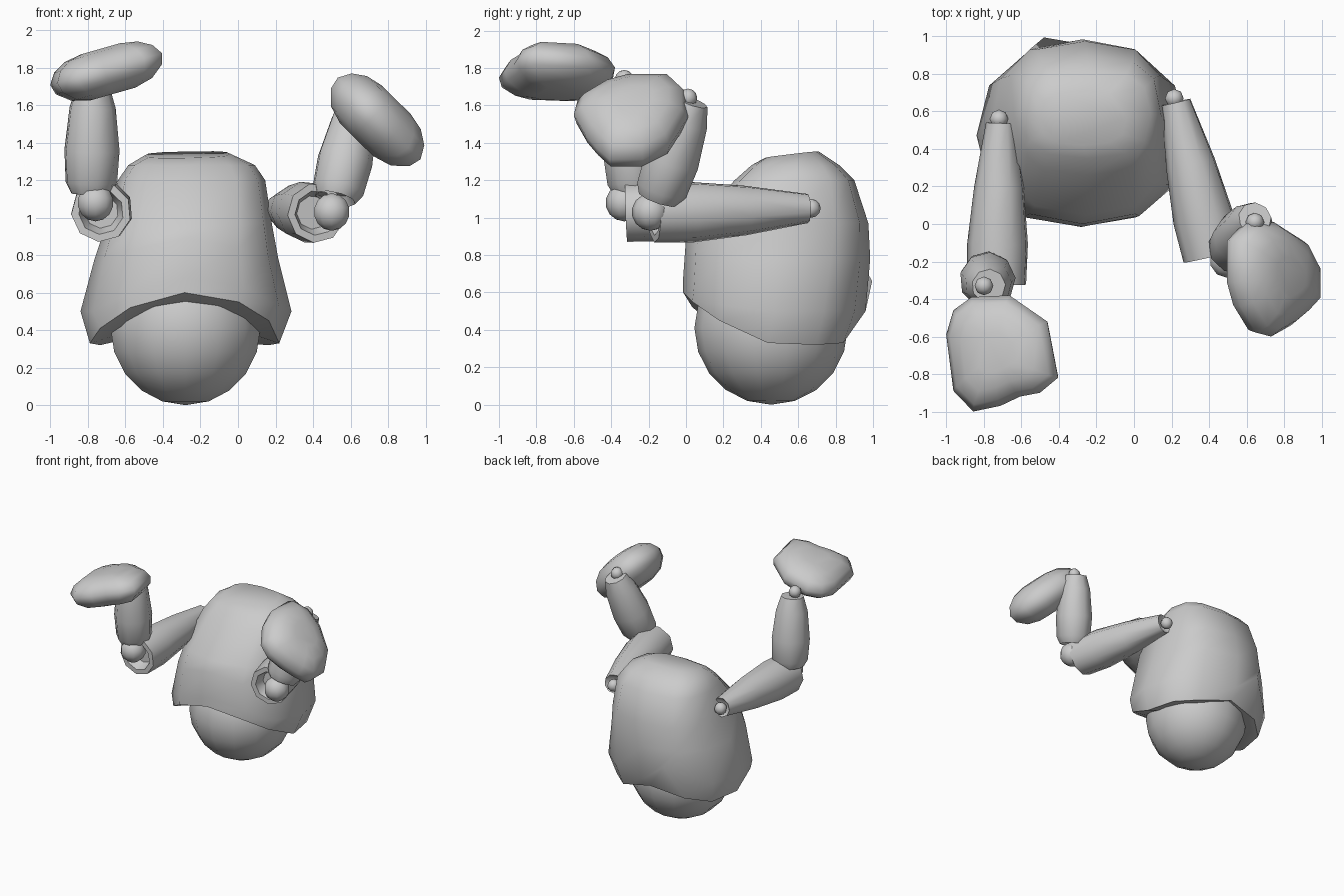
import bpy, bmesh, math
from mathutils import Vector

if "Cube" in bpy.data.objects:
    bpy.data.objects.remove(bpy.data.objects["Cube"])

grey = bpy.data.materials.new("plain grey")
grey.diffuse_color = (0.6, 0.6, 0.6, 1)
grey.use_nodes = True
grey.node_tree.nodes["Principled BSDF"].inputs["Base Color"].default_value = grey.diffuse_color


def finish(obj, angle=50):
    obj.data.materials.append(grey)
    bpy.ops.object.select_all(action='DESELECT')
    obj.select_set(True)
    bpy.context.view_layer.objects.active = obj
    bpy.ops.object.shade_smooth_by_angle(angle=math.radians(angle))


def loft(name, rings, angle=50):
    """Skin a stack of closed rings and cap both ends."""
    bm = bmesh.new()
    rows = [[bm.verts.new(p) for p in ring] for ring in rings]
    n = len(rows[0])
    for a, b in zip(rows, rows[1:]):
        for i in range(n):
            j = (i + 1) % n
            bm.faces.new((a[i], a[j], b[j], b[i]))
    bm.faces.new(rows[0])
    bm.faces.new(rows[-1])
    bmesh.ops.recalc_face_normals(bm, faces=bm.faces)
    mesh = bpy.data.meshes.new(name)
    bm.to_mesh(mesh)
    bm.free()
    obj = bpy.data.objects.new(name, mesh)
    bpy.context.collection.objects.link(obj)
    finish(obj, angle)


def ball(name, centre, radius, segments=10, rings=7):
    bpy.ops.mesh.primitive_uv_sphere_add(segments=segments, ring_count=rings,
                                         radius=radius, location=centre)
    bpy.context.object.name = name
    finish(bpy.context.object)


def sleeve(name, start, end, profile, sides=9):
    """Tapered tube; profile is (fraction along, radius)."""
    a, b = Vector(start), Vector(end)
    axis = (b - a).normalized()
    side = axis.orthogonal().normalized()
    up = axis.cross(side)
    rings = []
    for t, r in profile:
        c = a.lerp(b, t)
        rings.append([c + r * (math.cos(k) * side + math.sin(k) * up)
                      for k in (2 * math.pi * i / sides for i in range(sides))])
    loft(name, rings)


def mitten(name, centre, u, outline, thick):
    """Rounded flat hand from an outline in the (u, y) plane."""
    c, u, v = Vector(centre), Vector(u).normalized(), Vector((0, 1, 0))
    w = u.cross(v)
    layers = [(-1, .4), (-.8, .72), (-.35, .95), (.1, 1), (.55, .88), (.87, .65), (1, .35)]
    loft(name, [[c + u * p * s + v * q * s + w * thick * h for p, q in outline]
                for h, s in layers], 60)


# Hood body: bounds per ring, a wavy rim and a lip turned in to the head
SIDES = 12
lip_z = [.55, .52, .44, .37, .36, .36, .43, .38, .36, .37, .42, .51]
rim_z = [.60, .55, .45, .33, .32, .33, .41, .36, .32, .33, .41, .52]
crease_z = [.89, .84, .79, .78, .78, .78, .78, .78, .78, .78, .79, .83]


def body_ring(x0, x1, y0, y1, heights, power=.8):
    pts = []
    for i in range(SIDES):
        k = 2 * math.pi * i / SIDES
        s, c = math.sin(k), -math.cos(k)
        x = math.copysign(abs(s) ** power, s)
        y = math.copysign(abs(c) ** power, c)
        pts.append(((x0 + x1) / 2 + x * (x1 - x0) / 2,
                    (y0 + y1) / 2 + y * (y1 - y0) / 2, heights[i]))
    return pts


body = [body_ring(-.66, .10, .08, .82, lip_z, .95),
        body_ring(-.79, .22, -.015, .89, rim_z),
        body_ring(-.84, .285, -.015, .96, [max(.5, z + .08) for z in rim_z], .88),
        body_ring(-.765, .215, .0, .985, crease_z)]
body[2][7] = (-.48, .995, .66)      # fold at the back
for z, x0, x1, y0, y1 in [(.97, -.70, .18, .05, .975), (1.20, -.64, .145, .26, .90),
                          (1.28, -.585, .09, .35, .82)]:
    body.append(body_ring(x0, x1, y0, y1, [z] * SIDES, .72))
# Crown tilts up to the back and to one side
crown = body_ring(-.50, -.04, .42, .71, [0] * SIDES, .72)
body.append([(x, y, 1.335 + .03 * (y - .56) / .15 * .6 + .02 * (x + .27)) for x, y, z in crown])
loft("hood_body", body, 45)

# Round head below the hood
ball("head", (-.28, .455, .41), .41, 14, 10)

# Arms: hollow cuffs at the elbows, small balls at the joints
upper = [(.04, .04), (0, .08), (.4, .135), (.75, .165), (1, .16), (1, .12), (.9, .09)]
fore = [(.08, .07), (0, .11), (.1, .14), (.4, .15), (.8, .125), (1, .09), (1, .05)]
arms = {
    "right": ((.225, .65, 1.05), (.42, -.17, 1.025), (.50, -.19, 1.03),
              (.52, -.15, 1.10), (.645, .03, 1.62), (.645, .01, 1.64)),
    "left": ((-.71, .54, 1.06), (-.73, -.32, 1.03), (-.76, -.33, 1.08),
             (-.785, -.28, 1.13), (-.775, -.33, 1.70), (-.80, -.33, 1.74)),
}
for side, (shoulder, cuff, elbow, low, high, wrist) in arms.items():
    ball(side + "_shoulder_joint", Vector(shoulder) + Vector((-.01, .02, 0)), .05, 8, 6)
    sleeve(side + "_upper_arm", shoulder, cuff, upper)
    ball(side + "_elbow_joint", elbow, .10)
    sleeve(side + "_forearm", low, high, fore)
    ball(side + "_wrist_joint", wrist, .05, 8, 6)

# Hands
mitten("right_hand", (.735, -.28, 1.525), (.70, 0, -.69),
       [(-.30, -.03), (-.30, .2), (-.18, .29), (0, .29), (.22, .19), (.32, .05),
        (.32, -.13), (.23, -.2), (.13, -.26), (-.02, -.32), (-.13, -.3), (-.25, -.16)], .15)
mitten("left_hand", (-.70, -.69, 1.78), (.95, 0, .27),
       [(-.31, .1), (-.27, .23), (-.17, .3), (.04, .31), (.25, .17), (.31, -.13), (.21, -.21),
        (.1, -.23), (-.01, -.28), (-.16, -.31), (-.27, -.2)], .125)
